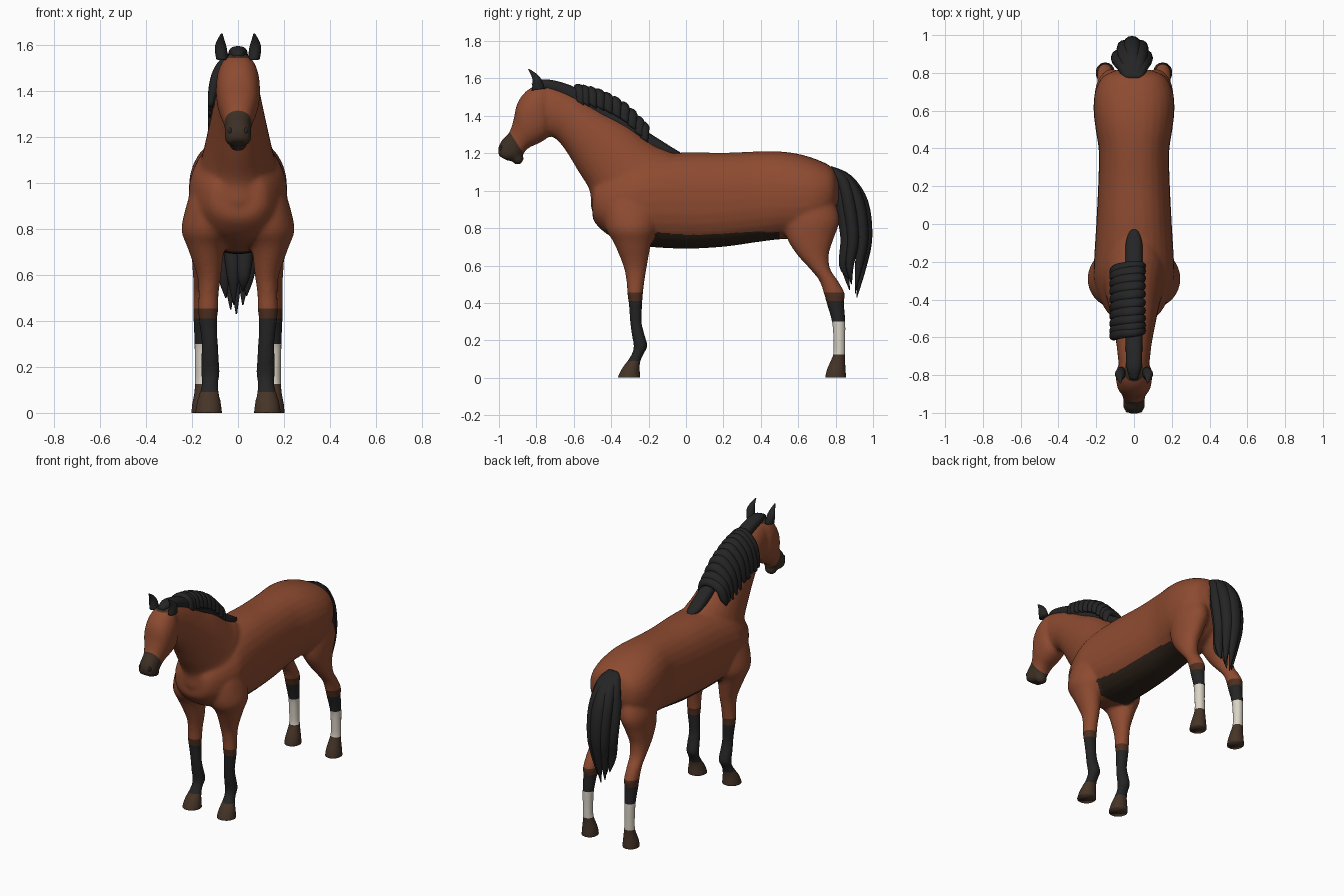
import bpy, bmesh, math
from mathutils import Vector, Matrix

cube = bpy.data.objects.get("Cube")
if cube:
    bpy.data.objects.remove(cube, do_unlink=True)


def material(name, rgb):
    mat = bpy.data.materials.new(name)
    mat.use_nodes = True
    mat.diffuse_color = (*rgb, 1)
    for node in mat.node_tree.nodes:
        if node.type == 'BSDF_PRINCIPLED':
            node.inputs["Base Color"].default_value = (*rgb, 1)
            node.inputs["Roughness"].default_value = 0.8
    return mat


chestnut = material("chestnut coat", (.27, .07, .03))
black = material("black hair", (.018, .018, .019))
muzzle_brown = material("muzzle brown", (.046, .029, .018))
hoof_brown = material("hoof brown", (.06, .034, .02))
sock_white = material("sock white", (.7, .65, .56))
knee_brown = material("knee brown", (.075, .028, .014))
belly_brown = material("belly brown", (.03, .018, .011))


def smooth_path(points, steps=4):
    """Catmull-Rom resampling of tuples of any length."""
    p = [Vector(q) for q in points]
    p = [p[0]] + p + [p[-1]]
    out = []
    for a, b, c, d in zip(p, p[1:], p[2:], p[3:]):
        for k in range(steps):
            t = k / steps
            out.append(b + (c - a) * (t / 2) + (a * 2 - b * 5 + c * 4 - d) * (t * t / 2)
                       + (b * 3 - a - c * 3 + d) * (t ** 3 / 2))
    return out + [p[-2]]


def loft(bm, rings, power=2.0, sides=28):
    """Skin closed superellipse rings given as (centre, axis u, axis v)."""
    def bend(value):
        return math.copysign(abs(value) ** (2 / power), value)
    loops = []
    for centre, u, v in rings:
        angles = [math.tau * i / sides for i in range(sides)]
        loops.append([bm.verts.new(centre + u * bend(math.cos(a)) + v * bend(math.sin(a)))
                      for a in angles])
    for low, high in zip(loops, loops[1:]):
        for i in range(sides):
            j = (i + 1) % sides
            bm.faces.new((low[i], low[j], high[j], high[i]))
    bm.faces.new(loops[0])
    bm.faces.new(loops[-1])


def profile(sections, x=0.0):
    """Rings from (top y, top z, bottom y, bottom z, half width, x offset factor)."""
    rings = []
    for ya, za, yb, zb, w, off in smooth_path([(*s, 0)[:6] for s in sections]):
        rings.append((Vector((x + off, (ya + yb) / 2, (za + zb) / 2)),
                      Vector((0, (ya - yb) / 2, (za - zb) / 2)), Vector((w, 0, 0))))
    return rings


def leg(sections, side):
    """Rings from (z, y, y radius, x, x radius)."""
    return [(Vector((side * x, y, z)), Vector((0, ry, 0)), Vector((rx, 0, 0)))
            for z, y, ry, x, rx in smooth_path(sections)]


def hair(bm, path, wide, ratio=.7):
    """Tapered flat lock along points (x, y, z, half width)."""
    pts = smooth_path(path)
    rings = []
    for i, p in enumerate(pts):
        tangent = (pts[min(i + 1, len(pts) - 1)] - pts[max(i - 1, 0)]).to_3d()
        normal = tangent.cross(wide).normalized()
        rings.append((p.to_3d(), wide * p[3], normal * p[3] * ratio))
    loft(bm, rings, sides=12)


def ball(bm, centre, scale):
    matrix = Matrix.Translation(centre) @ Matrix.Diagonal((*scale, 1))
    bmesh.ops.create_uvsphere(bm, u_segments=16, v_segments=10, radius=1, matrix=matrix)


def finish(bm, name, mats):
    bmesh.ops.recalc_face_normals(bm, faces=bm.faces)
    for face in bm.faces:
        face.smooth = True
    mesh = bpy.data.meshes.new(name)
    bm.to_mesh(mesh)
    bm.free()
    for mat in mats:
        mesh.materials.append(mat)
    obj = bpy.data.objects.new(name, mesh)
    bpy.context.collection.objects.link(obj)
    return obj


# Trunk: y, top, bottom, half width
trunk = [(-.5, 1.0, .86, .09), (-.48, 1.05, .82, .13), (-.41, 1.1, .76, .175),
         (-.3, 1.15, .72, .212), (-.2, 1.19, .7, .212), (0, 1.205, .69, .2),
         (.2, 1.203, .7, .19), (.38, 1.21, .725, .186), (.5, 1.21, .74, .203),
         (.6, 1.197, .745, .214), (.7, 1.167, .78, .206), (.78, 1.125, .86, .165),
         (.815, 1.06, .93, .09)]
neck = [(0, 1.17, -.44, .82, .15), (-.1, 1.22, -.505, .9, .165), (-.17, 1.25, -.515, 1.0, .152),
        (-.31, 1.35, -.58, 1.11, .128), (-.44, 1.42, -.64, 1.21, .11),
        (-.57, 1.5, -.69, 1.272, .094), (-.68, 1.55, -.72, 1.288, .086),
        (-.76, 1.575, -.74, 1.29, .08)]
head = [(-.75, 1.57, -.72, 1.31, .07), (-.79, 1.568, -.75, 1.275, .092),
        (-.845, 1.54, -.775, 1.26, .096), (-.885, 1.498, -.8, 1.247, .092),
        (-.908, 1.45, -.825, 1.237, .085), (-.922, 1.38, -.85, 1.222, .071),
        (-.946, 1.31, -.87, 1.197, .059), (-.985, 1.27, -.89, 1.175, .057),
        (-1.005, 1.225, -.915, 1.165, .057), (-1.0, 1.185, -.95, 1.158, .045)]
front_leg = [(1.0, -.28, .12, .11, .08), (.92, -.29, .145, .12, .1), (.8, -.29, .14, .125, .121),
             (.72, -.285, .1, .138, .082), (.6, -.272, .064, .126, .053),
             (.52, -.27, .049, .128, .044), (.45, -.272, .042, .13, .044),
             (.4, -.27, .037, .13, .04), (.3, -.268, .031, .123, .036),
             (.24, -.258, .034, .122, .039), (.17, -.243, .037, .12, .041),
             (.13, -.257, .032, .122, .036), (.09, -.278, .035, .125, .042),
             (.05, -.295, .048, .127, .052), (0, -.305, .062, .128, .06),
             (-.02, -.305, .062, .128, .06)]
hind_leg = [(.98, .66, .12, .1, .08), (.85, .675, .146, .115, .092), (.75, .665, .127, .128, .077),
            (.66, .678, .086, .14, .06), (.58, .718, .054, .146, .05), (.52, .762, .05, .15, .045),
            (.45, .793, .056, .152, .044), (.4, .798, .047, .153, .041),
            (.3, .816, .037, .155, .035), (.2, .82, .033, .155, .033), (.13, .82, .033, .154, .034),
            (.09, .812, .04, .152, .039), (.04, .803, .052, .152, .048), (0, .8, .057, .152, .052),
            (-.02, .8, .057, .152, .052)]

bm = bmesh.new()
loft(bm, profile([(y, top, y, low, w) for y, top, low, w in trunk]), 2.3)
loft(bm, profile(neck))
loft(bm, profile(head), 2.3)
ball(bm, (0, -.9, 1.172), (.042, .032, .034))
for side in (-1, 1):
    loft(bm, leg(front_leg, side))
    loft(bm, leg(hind_leg, side))
body = finish(bm, "body", [])

# Fuse the overlapping parts into one soft skin
remesh = body.modifiers.new("fuse", 'REMESH')
remesh.mode = 'VOXEL'
remesh.voxel_size = .011
soften = body.modifiers.new("soften", 'SMOOTH')
soften.factor = .5
soften.iterations = 6
bpy.context.view_layer.update()
graph = bpy.context.evaluated_depsgraph_get()
skin = bpy.data.meshes.new_from_object(body.evaluated_get(graph))
bpy.data.objects.remove(body, do_unlink=True)
bm = bmesh.new()
bm.from_mesh(skin)


def cut(test, point, normal, clear=False):
    faces = [f for f in bm.faces if test(f.calc_center_median())]
    geom = faces + list({e for f in faces for e in f.edges}) + list({v for f in faces for v in f.verts})
    return bmesh.ops.bisect_plane(bm, geom=geom, dist=.0001, plane_co=point,
                                  plane_no=normal, clear_inner=clear)


# Flat hoof soles and clean colour borders
sole = cut(lambda c: c.z < .05, (0, 0, 0), (0, 0, 1), True)
bmesh.ops.holes_fill(bm, edges=[e for e in bm.edges if e.is_boundary], sides=0)
for level in (.455, .41, .3, .125, .09):
    cut(lambda c: c.z < .5, (0, 0, level), (0, 0, 1))
cut(lambda c: c.y < -.8, (0, -.94, 1.31), (0, 1.58, 1))
cut(lambda c: c.z > 1.5, (0, 0, 1.545), (0, 0, 1))

COAT, BLACK, MUZZLE, HOOF, SOCK, KNEE, BELLY = range(7)


def coat_colour(c, n):
    hind = c.y > .3
    if c.z < (.125 if hind else .09):
        return HOOF
    if hind and c.z < .3:
        return SOCK
    if c.z < .41:
        return BLACK
    if c.z < .455:
        return KNEE
    if c.y < -.8 and c.z + 1.58 * c.y < -.175:
        return MUZZLE
    if c.z > 1.545 and c.y < -.74:
        return MUZZLE
    if -.2 < c.y < .5 and c.z < .78 and abs(c.x) < .17 and n.z < -.6:
        return BELLY
    return COAT


bm.normal_update()
for face in bm.faces:
    face.material_index = coat_colour(face.calc_center_median(), face.normal)
finish(bm, "body", [chestnut, black, muzzle_brown, hoof_brown, sock_white, knee_brown, belly_brown])

# Ears, eyes and nostrils, one of each per side
ear = [(-.825, 1.535, -.755, 1.545, .026, -.006), (-.82, 1.585, -.77, 1.59, .026, 0),
       (-.828, 1.617, -.795, 1.622, .017, 0), (-.845, 1.65, -.837, 1.65, .004, -.004)]
for side, word in ((-1, "right"), (1, "left")):
    bm = bmesh.new()
    loft(bm, profile([(*s[:5], s[5] * side) for s in ear], side * .075), sides=16)
    finish(bm, word + "_ear", [black])
    bm = bmesh.new()
    ball(bm, (side * .061, -.872, 1.42), (.013, .016, .013))
    finish(bm, word + "_eye", [black])
    bm = bmesh.new()
    ball(bm, (side * .033, -.986, 1.226), (.012, .013, .016))
    finish(bm, word + "_nostril", [black])

# Crest of the mane with forelock
crest = [(-.825, 1.572, -.81, 1.53, .022), (-.76, 1.596, -.75, 1.53, .04),
         (-.66, 1.578, -.66, 1.5, .044), (-.57, 1.54, -.6, 1.46, .046), (-.44, 1.455, -.46, 1.36, .046),
         (-.31, 1.38, -.33, 1.3, .046), (-.17, 1.292, -.19, 1.21, .046),
         (-.08, 1.235, -.1, 1.18, .042), (-.03, 1.205, -.04, 1.18, .02)]
bm = bmesh.new()
loft(bm, profile(crest), 2.5)
finish(bm, "mane_crest", [black])

# Mane locks folded over to the right side of the neck
bm = bmesh.new()
ridge = smooth_path([(-.565, 1.565), (-.46, 1.54), (-.33, 1.472), (-.225, 1.37)], 3)
for i, (y, z) in enumerate(ridge):
    drop = 1 - .12 * max(0, i - 6) + .05 * (i % 2)
    fold = [(.045, 0, .1, .026), (.028, 0, .036, .033), (-.03, -.005, .023, .034),
            (-.085, -.015, .08, .034), (-.107, -.025, .16, .032), (-.12, -.035, .23, .014)]
    hair(bm, [(x, y + dy, z - dz * (drop if x < -.05 else 1), w) for x, dy, dz, w in fold],
         Vector((0, .84, -.54)))
finish(bm, "mane_locks", [black])

# Tail: x spread, inward shift, tip height
bm = bmesh.new()
for x, d, tip in ((-.075, .05, .5), (-.045, 0, .45), (-.01, -.02, .43), (.03, 0, .47),
                  (.053, .05, .51), (-.025, .075, .47), (.03, .085, .53)):
    hair(bm, [(x * .3, .765, 1.11, .03), (x * .7, .855 - d * .4, 1.055, .042),
              (x, .92 - d, .93, .046), (x, .943 - d, .75, .041),
              (x * .85, .925 - d, .6, .027), (x * .7, .905 - d * .4, tip, .003)],
         Vector((1, 0, 0)), .8)
finish(bm, "tail", [black])
